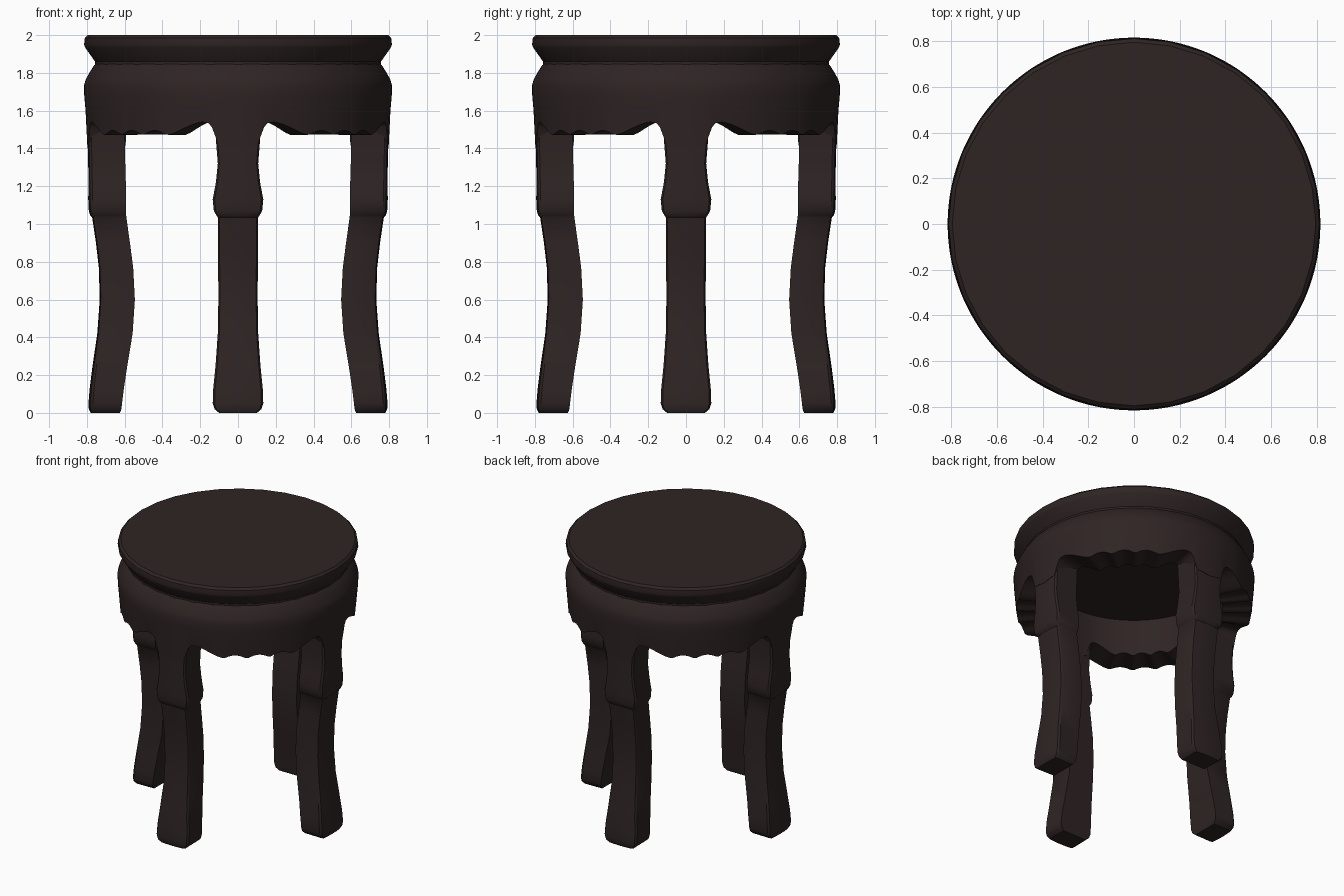
import bpy
import bmesh
from math import sin, cos, pi, radians, sqrt, degrees

cube = bpy.data.objects.get("Cube")
if cube:
    bpy.data.objects.remove(cube, do_unlink=True)

wood = bpy.data.materials.new("dark_wood")
wood.use_nodes = True
colour = (0.028, 0.0175, 0.0175, 1)
wood.diffuse_color = colour
bsdf = wood.node_tree.nodes["Principled BSDF"]
bsdf.inputs["Base Color"].default_value = colour
bsdf.inputs["Roughness"].default_value = 0.6


def loft(name, rings, angle=35):
    """Bridge closed rings of equal length and cap both ends."""
    bm = bmesh.new()
    loops = [[bm.verts.new(p) for p in ring] for ring in rings]
    n = len(loops[0])
    for a, b in zip(loops, loops[1:]):
        for i in range(n):
            j = (i + 1) % n
            bm.faces.new((a[i], a[j], b[j], b[i]))
    bm.faces.new(loops[0])
    bm.faces.new(loops[-1])
    bmesh.ops.recalc_face_normals(bm, faces=bm.faces)
    mesh = bpy.data.meshes.new(name)
    bm.to_mesh(mesh)
    bm.free()
    mesh.materials.append(wood)
    obj = bpy.data.objects.new(name, mesh)
    bpy.context.collection.objects.link(obj)
    bpy.ops.object.select_all(action='DESELECT')
    obj.select_set(True)
    bpy.context.view_layer.objects.active = obj
    bpy.ops.object.shade_smooth_by_angle(angle=radians(angle))
    return obj


def interpolate(points, x):
    for (x0, y0), (x1, y1) in zip(points, points[1:]):
        if x <= x1:
            return y0 + (y1 - y0) * (x - x0) / (x1 - x0)
    return points[-1][1]


def circle(r, height, n):
    """Ring whose height may vary with the angle."""
    angles = [2 * pi * i / n for i in range(n)]
    return [(r * cos(a), r * sin(a), height(a)) for a in angles]


# Seat: round slab with a soft rim and a narrow waist below
seat_profile = [(0.795, 2.0), (0.811, 1.985), (0.815, 1.95), (0.81, 1.935),
                (0.757, 1.86), (0.757, 1.83)]
loft("seat", [circle(r, lambda a, z=z: z, 32) for r, z in seat_profile])

# Apron: bulging ring with a scalloped lower edge, arched beside each leg
ARCH = [(0, 1.40), (7.8, 1.42), (8.8, 1.47), (9.8, 1.51), (11.5, 1.537),
        (14.5, 1.54), (18, 1.525), (25, 1.482), (28, 1.47)]


def lower_edge(a):
    d = degrees(a) % 90
    d = min(d, 90 - d)          # angle from the nearest leg
    if d < 28:
        return interpolate(ARCH, d)
    return 1.47 + 0.025 * abs(sin(pi * (d - 28) / 11.33))


outer = [(0.75, 1.85), (0.762, 1.84), (0.787, 1.8), (0.806, 1.765),
         (0.815, 1.735), (0.814, 1.68), (0.807, 1.6)]
COLUMNS = 288
apron = [circle(r, lambda a, z=z: z, COLUMNS) for r, z in outer]
apron.append(circle(0.797, lower_edge, COLUMNS))
apron.append(circle(0.6, lower_edge, COLUMNS))
apron.append(circle(0.6, lambda a: 1.75, COLUMNS))
loft("apron", apron)

# Legs: (height, half width, outer radius, inner radius), with a knee lip
LEG = [(1.6, 0.125, 0.797, 0.6), (1.46, 0.118, 0.796, 0.6),
       (1.32, 0.107, 0.793, 0.597), (1.22, 0.117, 0.792, 0.594),
       (1.13, 0.134, 0.793, 0.594), (1.07, 0.128, 0.79, 0.594),
       (1.045, 0.114, 0.782, 0.592), (1.035, 0.107, 0.772, 0.591),
       (0.9, 0.106, 0.752, 0.572), (0.77, 0.105, 0.737, 0.555),
       (0.6, 0.104, 0.732, 0.546), (0.42, 0.107, 0.745, 0.558),
       (0.25, 0.119, 0.77, 0.586), (0.13, 0.131, 0.785, 0.604),
       (0.05, 0.134, 0.792, 0.614), (0.02, 0.124, 0.79, 0.617),
       (0.0, 0.1, 0.78, 0.625)]


def leg_section(z, w, r_out, r_in):
    """Curved outer face, straight sides and a flat inner face."""
    across = [-1, -0.92, -0.5, 0, 0.5, 0.92, 1]
    ring = []
    for t in across:
        chamfer = 0.012 if abs(t) == 1 else 0
        ring.append((t * w, -sqrt(r_out ** 2 - (t * w) ** 2) + chamfer, z))
    ring += [(w * 0.97, -r_in, z), (-w * 0.97, -r_in, z)]
    return ring


for k, name in enumerate(("front_leg", "left_leg", "back_leg", "right_leg")):
    leg = loft(name, [leg_section(*row) for row in LEG])
    leg.rotation_euler.z = k * pi / 2
